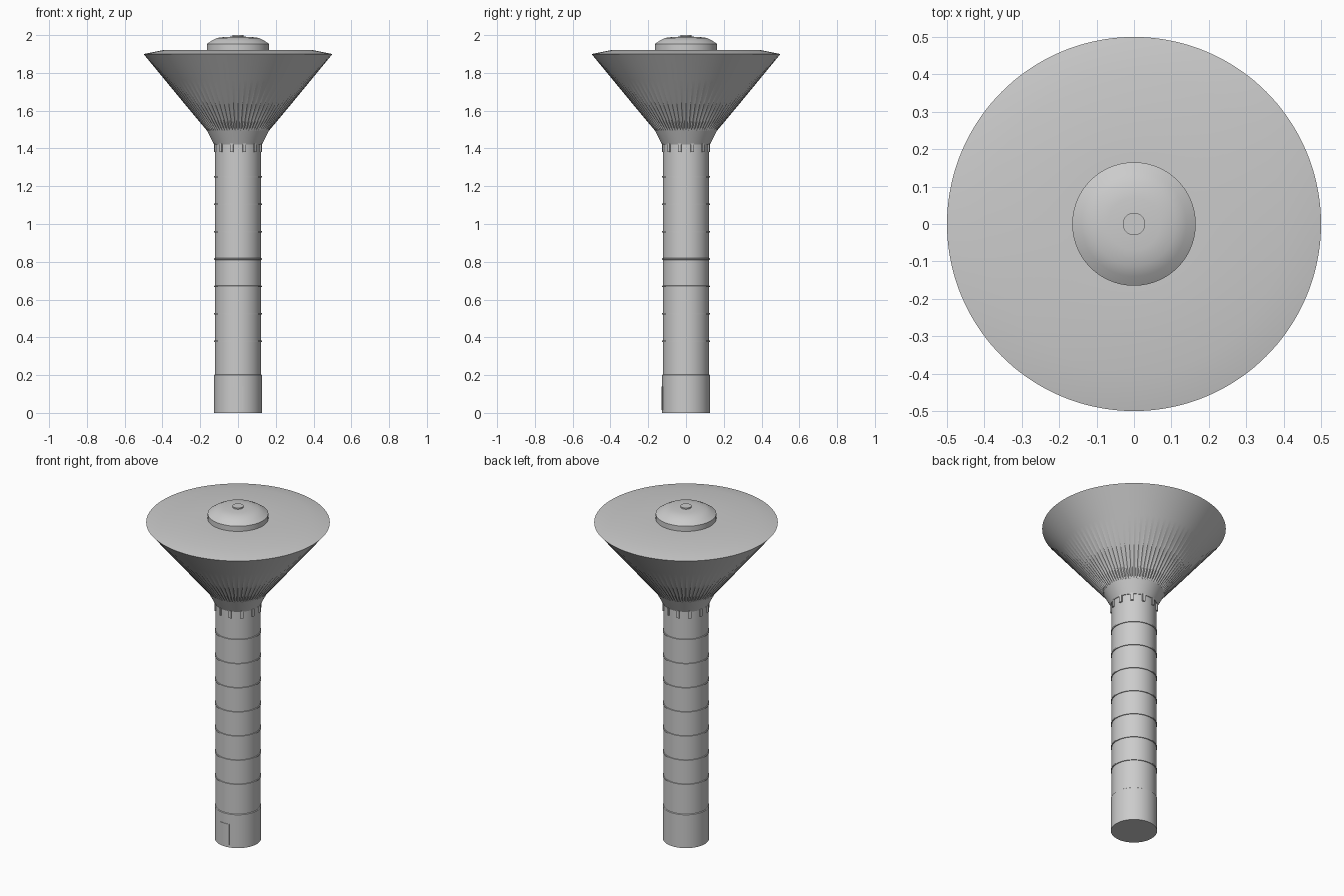
import bpy, bmesh, math

if "Cube" in bpy.data.objects:
    bpy.data.objects.remove(bpy.data.objects["Cube"])

concrete = bpy.data.materials.new("concrete grey")
concrete.diffuse_color = (0.6, 0.6, 0.6, 1)
concrete.use_nodes = True
concrete.node_tree.nodes["Principled BSDF"].inputs["Base Color"].default_value = concrete.diffuse_color


def finish(name, bm, angle=30):
    bmesh.ops.recalc_face_normals(bm, faces=bm.faces)
    me = bpy.data.meshes.new(name)
    bm.to_mesh(me)
    bm.free()
    ob = bpy.data.objects.new(name, me)
    bpy.context.collection.objects.link(ob)
    me.materials.append(concrete)
    bpy.ops.object.select_all(action='DESELECT')
    ob.select_set(True)
    bpy.context.view_layer.objects.active = ob
    bpy.ops.object.shade_smooth_by_angle(angle=math.radians(angle))
    return ob


def lathe(name, profile, n=96, angle=30, closed=False):
    """Revolve (radius, z, flute depth) points; odd columns are pulled in by the flute depth."""
    bm = bmesh.new()
    rings = []
    for p in profile:
        r, z, d = (*p, 0)[:3]
        rings.append([bm.verts.new(((r - d * (i % 2)) * math.cos(math.tau * i / n),
                                    (r - d * (i % 2)) * math.sin(math.tau * i / n), z))
                      for i in range(n)])
    pairs = list(zip(rings, rings[1:]))
    if closed:
        pairs.append((rings[-1], rings[0]))
    else:
        bm.faces.new(rings[0])
        bm.faces.new(rings[-1])
    for a, b in pairs:
        for i in range(n):
            j = (i + 1) % n
            bm.faces.new((a[i], a[j], b[j], b[i]))
    return finish(name, bm, angle)


def curved_plate(bm, a0, a1, z0, z1, r0, r1, steps=4):
    """Block that follows the shaft's curve."""
    cols = []
    for k in range(steps + 1):
        a = a0 + (a1 - a0) * k / steps
        cols.append([bm.verts.new((r * math.cos(a), r * math.sin(a), z))
                     for r, z in ((r0, z0), (r1, z0), (r1, z1), (r0, z1))])
    for a, b in zip(cols, cols[1:]):
        for i in range(4):
            j = (i + 1) % 4
            bm.faces.new((a[i], a[j], b[j], b[i]))
    bm.faces.new(cols[0])
    bm.faces.new(cols[-1])


# Shaft with wider foot
lathe("foot", [(0.126, 0), (0.126, 0.2), (0.122, 0.203)])
lathe("shaft", [(0.122, 0.19), (0.122, 1.425)])

# Joint rings up the shaft
for i in range(7):
    z = 0.38 + 0.145 * i
    lathe(f"joint_ring_{i + 1}", [(0.118, z - 0.005), (0.126, z - 0.004),
                                  (0.126, z + 0.003), (0.118, z + 0.005)], closed=True)

# Door on the front
bm = bmesh.new()
mid = -math.pi / 2
curved_plate(bm, mid - 0.23, mid + 0.23, 0.015, 0.14, 0.12, 0.1285)
finish("door", bm)

# Twelve brackets under the bowl
bm = bmesh.new()
for i in range(12):
    a = math.radians(15 + 30 * i)
    curved_plate(bm, a - 0.06, a + 0.06, 1.38, 1.425, 0.118, 0.13, 2)
finish("brackets", bm)

# Flared neck, fluted tank bowl and shallow roof
lathe("neck", [(0.126, 1.42), (0.17, 1.505)], 144)
lathe("tank_bowl", [(0.165, 1.495, 0), (0.176, 1.508, 0.007), (0.278, 1.63, 0.006),
                    (0.389, 1.765, 0.003), (0.5, 1.9, 0)], 144, 25)
lathe("roof", [(0.5, 1.9), (0.4, 1.92), (0.16, 1.922)], 144)

# Domed cap and vent
lathe("cap", [(0.165, 1.915), (0.165, 1.953), (0.14, 1.97), (0.112, 1.985),
              (0.07, 1.99), (0.03, 1.992)], 96)
lathe("vent", [(0.03, 1.985), (0.03, 2.0)], 48)
